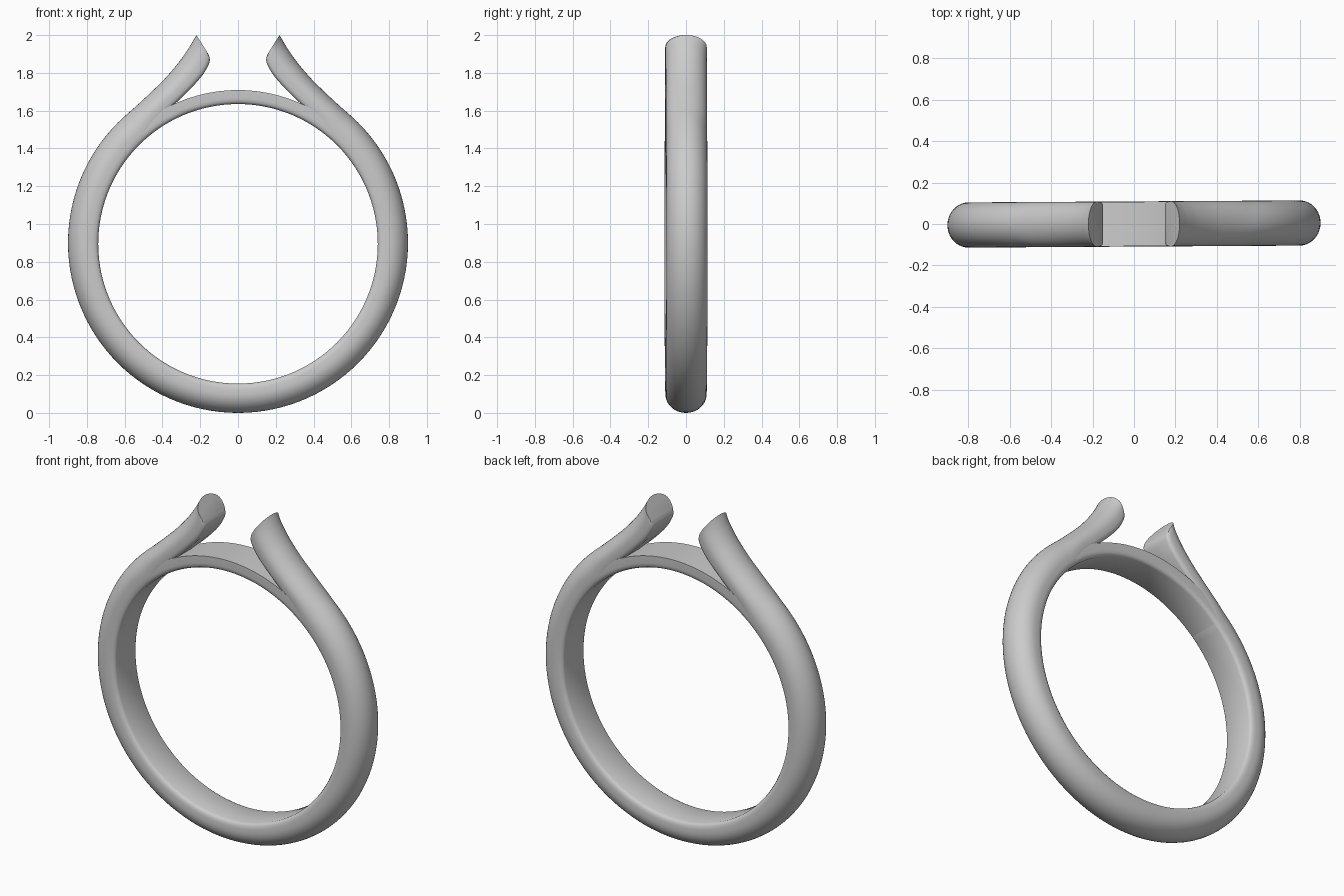
import bpy, bmesh
from math import sin, cos, pi, radians
from mathutils import Vector

if "Cube" in bpy.data.objects:
    bpy.data.objects.remove(bpy.data.objects["Cube"])

W = 0.109        # half width of the ring along y
SHEAR = 0.006    # slight twist of the band


def loft(name, rings):
    """Skin a list of closed cross-sections and cap both ends."""
    bm = bmesh.new()
    vs = [[bm.verts.new((x, y + SHEAR * x, z)) for x, y, z in r] for r in rings]
    n = len(vs[0])
    for a, b in zip(vs, vs[1:]):
        for i in range(n):
            j = (i + 1) % n
            bm.faces.new((a[i], a[j], b[j], b[i]))
    bm.faces.new(vs[0])
    bm.faces.new(vs[-1])
    bmesh.ops.recalc_face_normals(bm, faces=bm.faces)
    me = bpy.data.meshes.new(name)
    bm.to_mesh(me)
    bm.free()
    ob = bpy.data.objects.new(name, me)
    bpy.context.collection.objects.link(ob)
    bpy.ops.object.select_all(action='DESELECT')
    ob.select_set(True)
    bpy.context.view_layer.objects.active = ob
    bpy.ops.object.shade_smooth_by_angle(angle=radians(40))
    return ob


def section(half, inner, outer):
    """Place a half profile of (fraction, y) between inner and outer points."""
    pts = half + [(u, -y) for u, y in reversed(half) if y > 1e-5]
    out = []
    for u, y in pts:
        p = inner.lerp(outer, u)
        out.append((p.x, y, p.y))
    return out


def arc(deg, r, cz):
    a = radians(deg)
    return Vector((r * cos(a), cz + r * sin(a)))


def spline(p, steps):
    """Catmull-Rom through p[1:-1]; the end points only steer."""
    out = []
    for a, b, c, d in zip(p, p[1:], p[2:], p[3:]):
        for k in range(1, steps + 1):
            t = k / steps
            out.append(0.5 * (2 * b + (c - a) * t + (2 * a - 5 * b + 4 * c - d) * t * t
                              + (3 * b - a - 3 * c + d) * t ** 3))
    return out


# D-shaped profile: softened inner edge, flat flank, elliptical outside
D = [(0, 0.088), (0.03, 0.098), (0.09, 0.105), (0.2, W - 0.001)]
D += [(0.36 + 0.64 * sin(t * pi / 20), W * cos(t * pi / 20)) for t in range(10)] + [(1, 0)]

# Right half path: lower arc, then the flaring prong
angles = range(-90, 49, 3)
inner = [arc(a, 0.74, 0.895) for a in angles]
outer = [arc(a, 0.9, 0.9) for a in angles]
prong_in = [(0.44, 1.53), (0.355, 1.615), (0.262, 1.705), (0.198, 1.775),
            (0.162, 1.83), (0.149, 1.868), (0.157, 1.9), (0.17, 1.93)]
prong_out = [(0.535, 1.628), (0.462, 1.696), (0.385, 1.772), (0.312, 1.858),
             (0.265, 1.925), (0.24, 1.966), (0.22, 2.0), (0.2, 2.04)]
inner += spline(inner[-2:] + [Vector(p) for p in prong_in], 5)
outer += spline(outer[-2:] + [Vector(p) for p in prong_out], 5)

# Shank with both prongs in one sweep
right = [section(D, i, o) for i, o in zip(inner, outer)]
left = [[(-x, y, z) for x, y, z in r] for r in reversed(right[1:])]
loft("shank_and_prongs", left + right)

# Thin bridge closing the finger hole under the prongs
B = [(0, 0.088), (0.065, 0.098), (0.19, 0.105), (0.4, W - 0.002), (1, W - 0.002)]
loft("bridge", [section(B, arc(a, 0.74, 0.895), arc(a, 0.814, 0.895))
                for a in range(46, 135, 2)])
